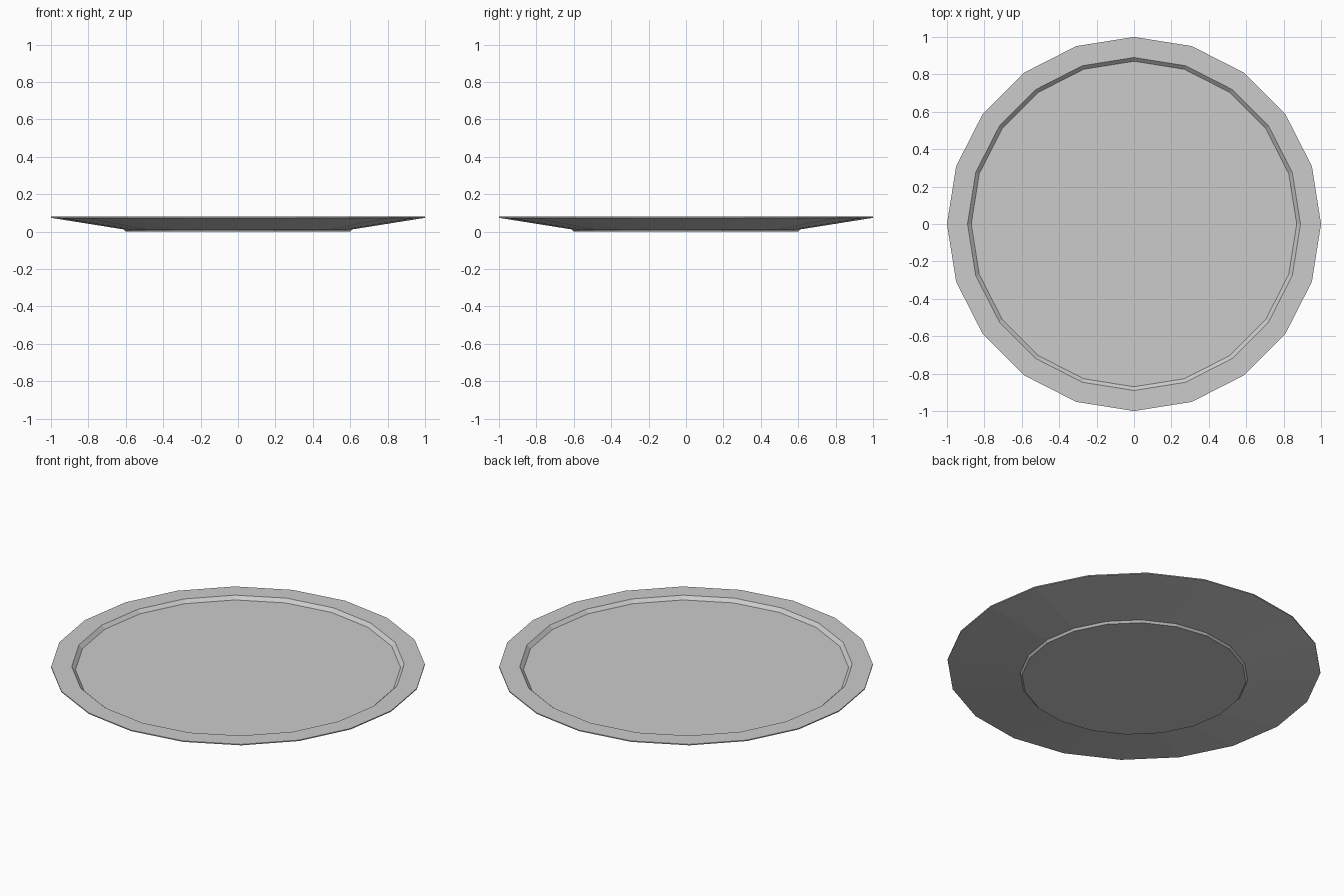
import bpy, bmesh
from math import cos, sin, pi

if "Cube" in bpy.data.objects:
    bpy.data.objects.remove(bpy.data.objects["Cube"])

SIDES = 20

# Plate profile (radius, height): foot, underside, rim, inner wall, floor
PROFILE = [(0.60, 0.0), (0.61, 0.012), (1.0, 0.074), (1.0, 0.08),
           (0.89, 0.08), (0.87, 0.061)]


def lathe(name, profile, sides):
    bm = bmesh.new()
    rings = [[bm.verts.new((r * cos(2 * pi * i / sides), r * sin(2 * pi * i / sides), z))
              for i in range(sides)] for r, z in profile]
    for a, b in zip(rings, rings[1:]):
        for i in range(sides):
            j = (i + 1) % sides
            bm.faces.new((a[i], a[j], b[j], b[i]))
    # Flat underside and plate floor
    bm.faces.new(rings[0][::-1])
    bm.faces.new(rings[-1])
    bmesh.ops.recalc_face_normals(bm, faces=bm.faces)
    mesh = bpy.data.meshes.new(name)
    bm.to_mesh(mesh)
    bm.free()
    obj = bpy.data.objects.new(name, mesh)
    bpy.context.collection.objects.link(obj)
    return obj


lathe("plate", PROFILE, SIDES)
